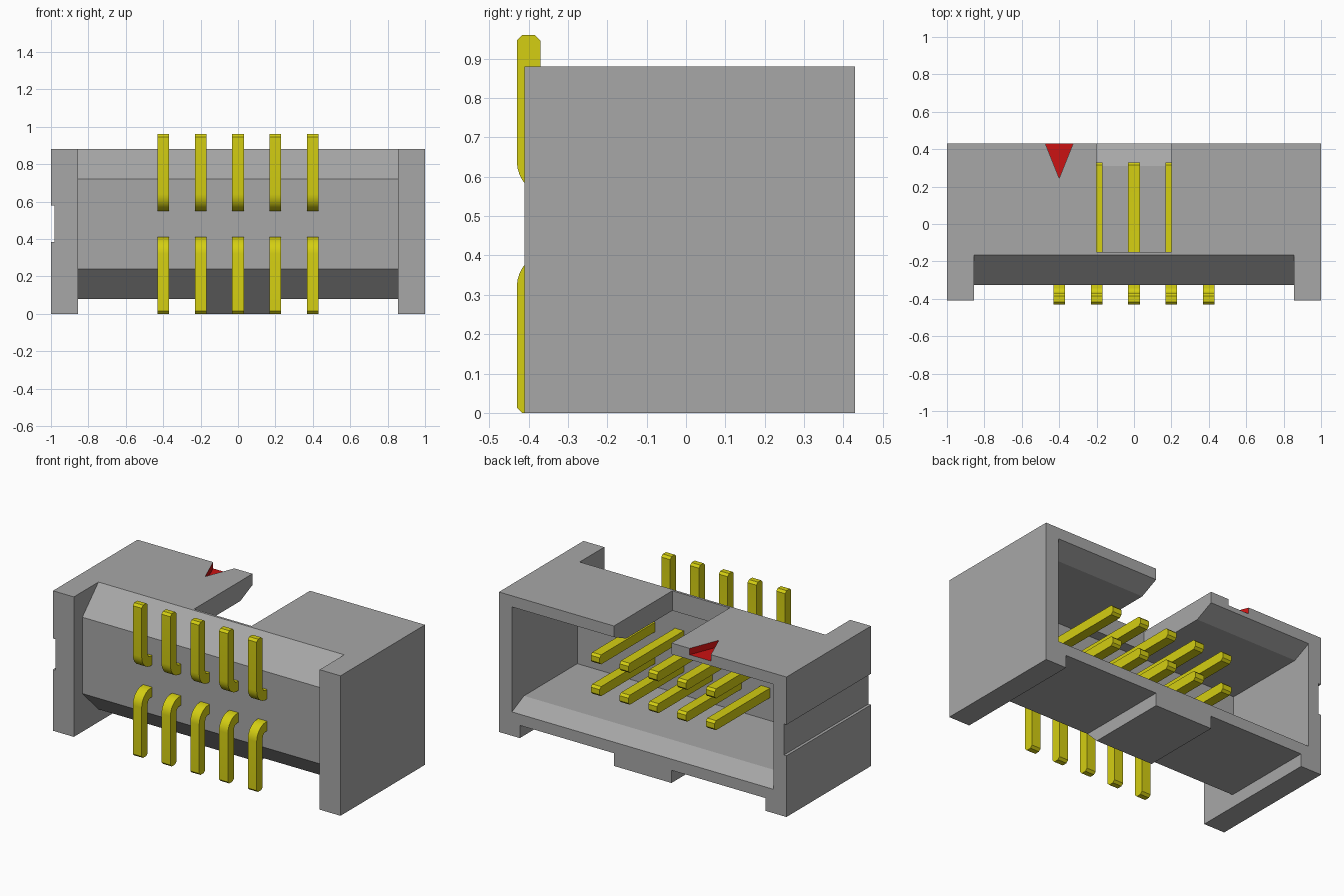
import bpy, bmesh, math
from mathutils import Vector

cube = bpy.data.objects.get("Cube")
if cube:
    bpy.data.objects.remove(cube, do_unlink=True)


def material(name, rgb):
    m = bpy.data.materials.new(name)
    m.use_nodes = True
    m.diffuse_color = (*rgb, 1)
    m.node_tree.nodes["Principled BSDF"].inputs["Base Color"].default_value = (*rgb, 1)
    return m


GREY = material("grey plastic", (0.39, 0.39, 0.39))
YELLOW = material("yellow metal", (0.66, 0.62, 0.006))
RED = material("red marker", (0.60, 0.006, 0.006))


def prism(name, profile, lo, hi, axis="x", mats=()):
    """Extrude a closed profile, (y, z) along x or (x, y) along z."""
    bm = bmesh.new()
    place = (lambda p: (lo, *p)) if axis == "x" else (lambda p: (*p, lo))
    face = bm.faces.new([bm.verts.new(place(p)) for p in profile])
    new = bmesh.ops.extrude_face_region(bm, geom=[face])["geom"]
    step = Vector((hi - lo, 0, 0)) if axis == "x" else Vector((0, 0, hi - lo))
    bmesh.ops.translate(bm, vec=step, verts=[v for v in new if isinstance(v, bmesh.types.BMVert)])
    bmesh.ops.recalc_face_normals(bm, faces=bm.faces)
    mesh = bpy.data.meshes.new(name)
    bm.to_mesh(mesh)
    bm.free()
    for m in mats:
        mesh.materials.append(m)
    ob = bpy.data.objects.new(name, mesh)
    bpy.context.collection.objects.link(ob)
    return ob


def box(name, x, y, z, mats=()):
    return prism(name, [(y[0], z[0]), (y[1], z[0]), (y[1], z[1]), (y[0], z[1])], *x, mats=mats)


# Housing block, carved by the cutters below
housing = box("housing", (-1, 1), (-0.41, 0.43), (0, 0.88), (GREY, RED))

cutters = [
    # recess between the front ears, leaving a chamfered front wall
    prism("front_cutter", [(-0.6, 1.0), (-0.045, 1.0), (-0.325, 0.72), (-0.325, 0.24),
                           (0.035, -0.12), (-0.6, -0.12)], -0.855, 0.855),
    # socket cavity with a flared mouth at the back
    prism("cavity_cutter", [(-0.22, 0.205), (0.31, 0.205), (0.43, 0.15), (0.6, 0.15),
                            (0.6, 0.81), (0.43, 0.81), (0.31, 0.755), (-0.22, 0.755)], -0.91, 0.91),
    # key slot in the top wall
    box("slot_cutter", (-0.2, 0.2), (-0.15, 0.6), (0.5, 1.0)),
    # shallow groove along one side
    box("groove_cutter", (-1.1, -0.982), (-0.6, 0.6), (0.385, 0.58)),
    # triangular first-pin mark
    prism("marker_cutter", [(-0.4, 0.245), (-0.322, 0.44), (-0.478, 0.44)], 0.84, 1.0, "z"),
]
# underside relief either side of the central key
for s in (-1, 1):
    cutters.append(box("underside_cutter", sorted((s * 0.2, s * 0.855)), (-0.6, 0.6), (-0.1, 0.08)))

for c in cutters:
    c.hide_render = True
    mod = housing.modifiers.new(c.name, "BOOLEAN")
    mod.operation = "DIFFERENCE"
    mod.solver = "EXACT"
    mod.object = c
bpy.context.view_layer.update()
carved = bpy.data.meshes.new_from_object(housing.evaluated_get(bpy.context.evaluated_depsgraph_get()))
housing.modifiers.clear()
housing.data = carved
for c in cutters:
    bpy.data.objects.remove(c, do_unlink=True)

# Paint the inside of the triangular mark red
carved.materials.clear()
carved.materials.append(GREY)
carved.materials.append(RED)
for p in carved.polygons:
    pts = [carved.vertices[i].co for i in p.vertices]
    inside = all(-0.48 < v.x < -0.32 and v.y > 0.24 and v.z > 0.83 for v in pts)
    p.material_index = 1 if inside else 0


# Bent pins: side profile of an L with a rounded bend and chamfered tips
def pin_profile(flip):
    c, y0, y1, top, tip = 0.014, -0.43, 0.33, 0.96, 0.33
    cy, cz, ro, ri = -0.34, 0.64, 0.09, 0.03
    arc = lambda r, a: (cy + r * math.cos(a), cz + r * math.sin(a))
    angles = [math.pi + math.pi / 2 * i / 8 for i in range(9)]
    pts = [(y0 + c, top), (y0, top - c)]
    pts += [arc(ro, a) for a in angles]
    pts += [(y1 - c, 0.55), (y1, 0.55 + c), (y1, 0.61 - c), (y1 - c, 0.61)]
    pts += [arc(ri, a) for a in reversed(angles)]
    pts += [(y0 + 0.06, top - c), (y0 + 0.06 - c, top)]
    return [(y, 0.96 - z) for y, z in pts] if flip else pts


for row, flip in (("upper", False), ("lower", True)):
    for i in range(5):
        x = -0.4 + 0.2 * i
        pin = prism(f"{row}_pin_{i + 1}", pin_profile(flip), x - 0.031, x + 0.031, mats=(YELLOW,))
        bpy.ops.object.select_all(action="DESELECT")
        pin.select_set(True)
        bpy.context.view_layer.objects.active = pin
        bpy.ops.object.shade_smooth_by_angle(angle=math.radians(30))
